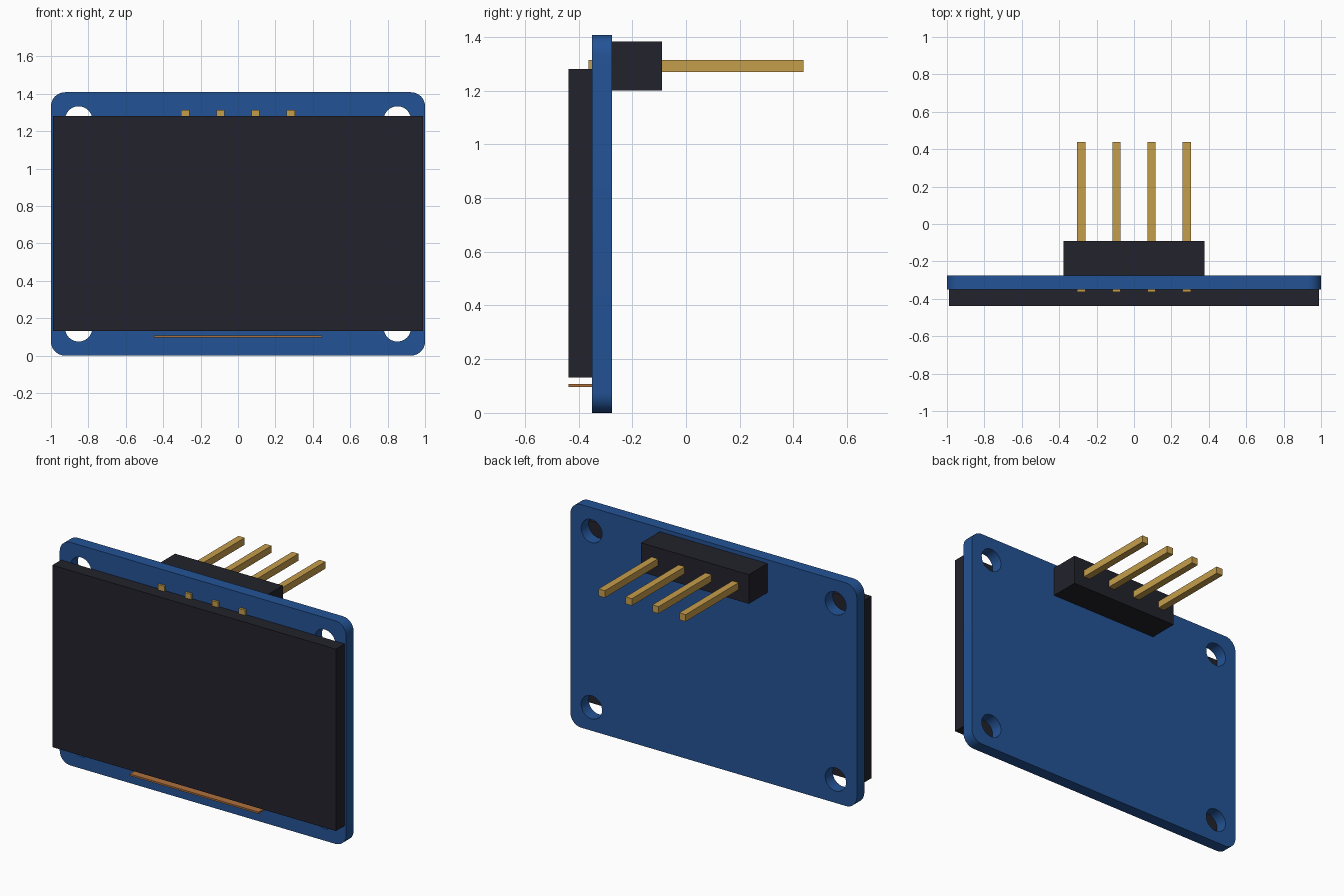
import bpy, bmesh, math
from mathutils import Matrix

if "Cube" in bpy.data.objects:
    bpy.data.objects.remove(bpy.data.objects["Cube"])


def material(name, rgb):
    m = bpy.data.materials.new(name)
    m.diffuse_color = (*rgb, 1)
    m.use_nodes = True
    m.node_tree.nodes["Principled BSDF"].inputs["Base Color"].default_value = m.diffuse_color
    return m


BLUE = material("board blue", (0.017, 0.087, 0.305))
DARK = material("near black plastic", (0.016, 0.016, 0.025))
GOLD = material("pin gold", (0.56, 0.34, 0.07))
COPPER = material("ribbon copper", (0.42, 0.16, 0.045))


def box(name, x, y, z, mat):
    """Box from (min, max) ranges on each axis."""
    bm = bmesh.new()
    bmesh.ops.create_cube(bm, size=1)
    for v in bm.verts:
        v.co = [r[0] if c < 0 else r[1] for c, r in zip(v.co, (x, y, z))]
    me = bpy.data.meshes.new(name)
    bm.to_mesh(me)
    bm.free()
    me.materials.append(mat)
    ob = bpy.data.objects.new(name, me)
    bpy.context.collection.objects.link(ob)
    return ob


def arc(cx, cz, r, start, sweep, n):
    return [(cx + r * math.cos(start + sweep * i / n),
             cz + r * math.sin(start + sweep * i / n)) for i in range(n + 1)]


# Circuit board: rounded outline with four mounting holes, extruded
H, R = 1.408, 0.075
BACK, FRONT = -0.275, -0.35
outline = []
for k, (cx, cz) in enumerate([(1 - R, H - R), (R - 1, H - R), (R - 1, R), (1 - R, R)]):
    outline += arc(cx, cz, R, k * math.pi / 2, math.pi / 2, 8)
loops = [outline]
for sx in (-1, 1):
    for cz in (0.148, H - 0.148):
        loops.append(arc(sx * 0.852, cz, 0.073, 0, 2 * math.pi, 32)[:-1])

curve = bpy.data.curves.new("board_outline", 'CURVE')
curve.dimensions = '2D'
curve.fill_mode = 'BOTH'
curve.extrude = (BACK - FRONT) / 2
for pts in loops:
    s = curve.splines.new('POLY')
    s.points.add(len(pts) - 1)
    for p, (x, z) in zip(s.points, pts):
        p.co = (x, z, 0, 1)
    s.use_cyclic_u = True
board = bpy.data.objects.new("circuit_board", curve)
bpy.context.collection.objects.link(board)
bpy.context.view_layer.objects.active = board
board.select_set(True)
bpy.ops.object.convert(target='MESH')
board = bpy.context.view_layer.objects.active
me = board.data
bm = bmesh.new()
bm.from_mesh(me)
bmesh.ops.remove_doubles(bm, verts=bm.verts, dist=1e-5)
bm.transform(Matrix.Translation((0, (BACK + FRONT) / 2, 0)) @ Matrix.Rotation(math.pi / 2, 4, 'X'))
bmesh.ops.recalc_face_normals(bm, faces=bm.faces)
bm.to_mesh(me)
bm.free()
me.materials.clear()
me.materials.append(BLUE)
bpy.ops.object.shade_smooth_by_angle(angle=math.radians(30))

# Display panel and the thin ribbon below it
box("display_panel", (-0.99, 0.99), (-0.438, FRONT), (0.132, 1.28), DARK)
box("ribbon_cable", (-0.45, 0.45), (-0.438, BACK - 0.0005), (0.096, 0.107), COPPER)

# Pin header on the back with four square pins through the board
box("header_block", (-0.376, 0.376), (BACK, -0.09), (1.2, 1.384), DARK)
for i in range(4):
    x = (i - 1.5) * 0.188
    box(f"header_pin_{i + 1}", (x - 0.022, x + 0.022), (-0.364, 0.438), (1.27, 1.314), GOLD)
